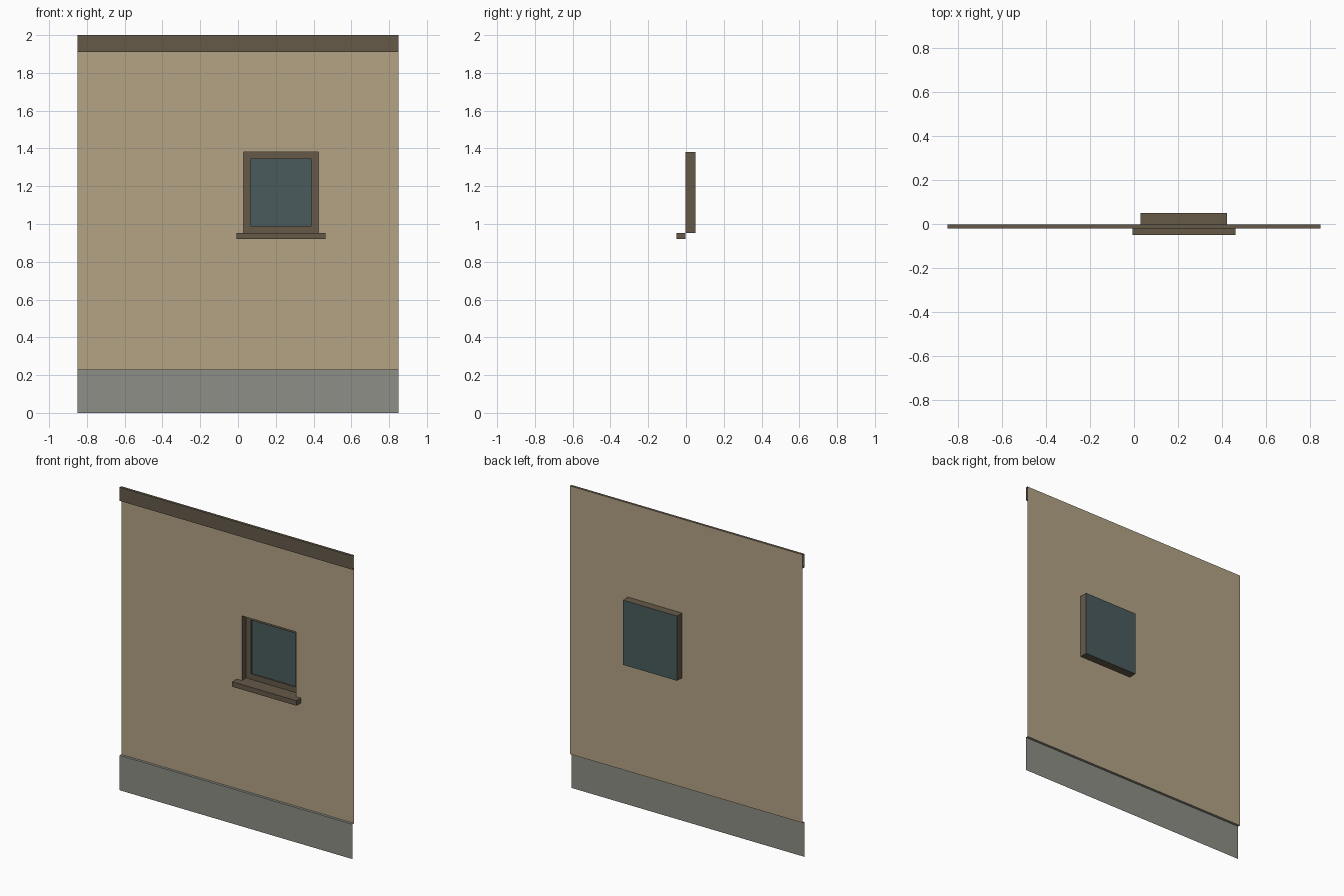
import bpy
import bmesh

cube = bpy.data.objects.get("Cube")
if cube:
    bpy.data.objects.remove(cube, do_unlink=True)


def material(name, rgb):
    linear = [((c / 255 + 0.055) / 1.055) ** 2.4 for c in rgb] + [1]
    mat = bpy.data.materials.new(name)
    mat.use_nodes = True
    mat.diffuse_color = linear
    mat.node_tree.nodes["Principled BSDF"].inputs["Base Color"].default_value = linear
    return mat


plaster = material("tan plaster", (180, 163, 132))
timber = material("dark brown trim", (101, 90, 73))
stone = material("grey stone", (141, 142, 134))
glass = material("blue grey glass", (74, 91, 92))

# Main levels and depths
LEFT, RIGHT, TOP = -0.85, 0.85, 2.0
BASE_TOP, TRIM_BOTTOM = 0.23, 1.91
WALL_Y, BAND_Y, SILL_Y, GLASS_Y = -0.003, -0.02, -0.05, 0.05
FRAME_Y = 0.042
OPENING = (0.03, 0.425, 0.953, 1.38)    # x0, x1, z0, z1
BORDER = 0.036


def build(name, mat, quads):
    bm = bmesh.new()
    for quad in quads:
        bm.faces.new([bm.verts.new(p) for p in quad])
    bmesh.ops.remove_doubles(bm, verts=bm.verts, dist=0.0001)
    mesh = bpy.data.meshes.new(name)
    bm.to_mesh(mesh)
    bm.free()
    mesh.materials.append(mat)
    obj = bpy.data.objects.new(name, mesh)
    bpy.context.collection.objects.link(obj)
    return obj


def corners(rect, y):
    x0, x1, z0, z1 = rect
    return [(x0, y, z0), (x1, y, z0), (x1, y, z1), (x0, y, z1)]


def bridge(a, b):
    """Four quads joining two rectangular loops."""
    return [(a[i], a[i - 3], b[i - 3], b[i]) for i in range(4)]


def strip(profile, x0=LEFT, x1=RIGHT):
    """Open-ended sheet that sweeps a (y, z) profile along x."""
    return [((x0, *p), (x1, *p), (x1, *q), (x0, *q))
            for p, q in zip(profile, profile[1:])]


inner = (OPENING[0] + BORDER, OPENING[1] - BORDER,
         OPENING[2] + BORDER, OPENING[3] - BORDER)
hole = corners(OPENING, WALL_Y)
pane = corners(OPENING, GLASS_Y)

# Wall sheet around the window opening
build("wall", plaster, bridge(corners((LEFT, RIGHT, BASE_TOP, TOP), WALL_Y), hole))

# Base course and top trim, open at both ends
build("base_course", stone,
      strip([(BAND_Y, 0), (BAND_Y, BASE_TOP), (WALL_Y, BASE_TOP)]))
build("top_trim", timber,
      strip([(WALL_Y, TRIM_BOTTOM), (BAND_Y, TRIM_BOTTOM), (BAND_Y, TOP), (WALL_Y, TOP)]))

# Window reveal, frame border and glass
build("window_reveal", timber, bridge(hole, pane))
build("window_frame", timber,
      bridge(corners(OPENING, FRAME_Y), corners(inner, FRAME_Y))
      + bridge(corners(inner, FRAME_Y), corners(inner, GLASS_Y)))
build("window_glass", glass, [pane])

# Projecting sill
sill = (-0.007, 0.462, 0.92, 0.953)
build("window_sill", timber,
      [corners(sill, SILL_Y)] + bridge(corners(sill, SILL_Y), corners(sill, WALL_Y)))
